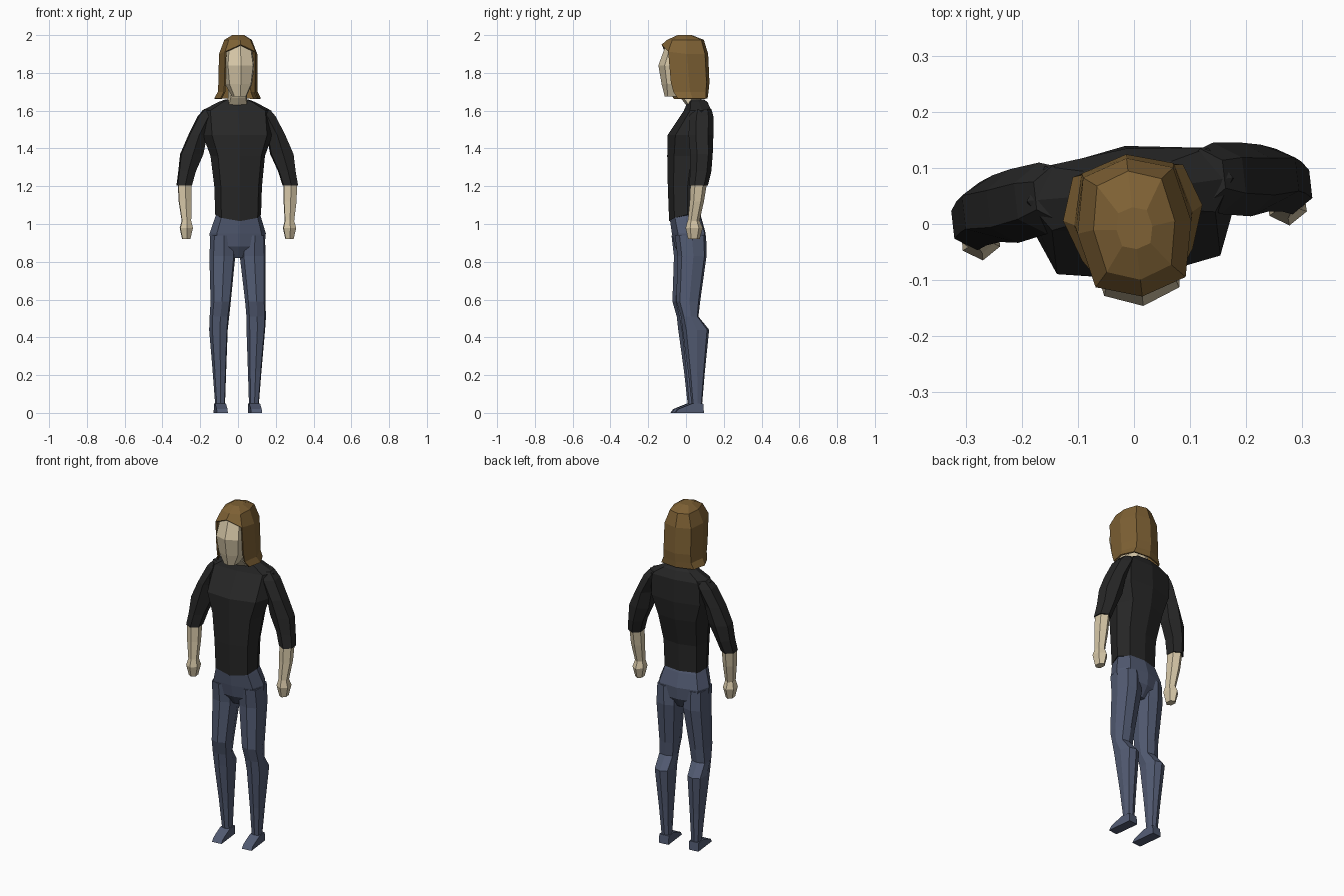
import bpy, bmesh, math
from mathutils import Matrix

if "Cube" in bpy.data.objects:
    bpy.data.objects.remove(bpy.data.objects["Cube"])

TURN = Matrix.Rotation(math.radians(6.5), 4, 'Z')  # whole figure turns slightly


def material(name, rgb):
    m = bpy.data.materials.new(name)
    m.diffuse_color = (*rgb, 1)
    m.use_nodes = True
    m.node_tree.nodes["Principled BSDF"].inputs["Base Color"].default_value = m.diffuse_color
    return m


SKIN = material("skin", (0.66, 0.56, 0.38))
HAIR = material("brown hair", (0.21, 0.12, 0.035))
SHIRT = material("black shirt", (0.020, 0.020, 0.020))
JEANS = material("blue jeans", (0.085, 0.105, 0.17))


def finish(name, bm, mat):
    bmesh.ops.recalc_face_normals(bm, faces=bm.faces)
    bm.transform(TURN)
    me = bpy.data.meshes.new(name)
    bm.to_mesh(me)
    bm.free()
    me.materials.append(mat)
    ob = bpy.data.objects.new(name, me)
    bpy.context.collection.objects.link(ob)
    return ob


def loft(name, rings, mat, side=1, sides=8, k=1.12, front_lift=None, opening=None, caps=(True, True)):
    """Rings are (z, x min, x max, y front, y back); vertex 0 of each ring faces front.
    front_lift maps ring index -> height added toward the front (and back) vertices."""
    bm = bmesh.new()
    grid = []
    for r, (z, x0, x1, y0, y1) in enumerate(rings):
        row = []
        for i in range(sides):
            a = 2 * math.pi * i / sides
            s, c = math.sin(a), -math.cos(a)
            f = k if i % 2 else 1
            lift, both = (front_lift or {}).get(r, (0, False))
            w = c * c if both else max(0, -c) ** 4
            x = (x0 + x1) / 2 + f * s * (x1 - x0) / 2
            y = (y0 + y1) / 2 + f * c * (y1 - y0) / 2
            row.append(bm.verts.new((side * x, y, z + lift * w)))
        grid.append(row)
    for r in range(len(grid) - 1):
        for i in range(sides):
            if opening is not None and r >= opening and i in (0, sides - 1):
                continue
            j = (i + 1) % sides
            bm.faces.new((grid[r][i], grid[r][j], grid[r + 1][j], grid[r + 1][i]))
    if caps[0]:
        bm.faces.new(grid[0])
    if caps[1]:
        bm.faces.new(grid[-1])
    return finish(name, bm, mat)


def sym(z, w, y0, y1):
    return (z, -w, w, y0, y1)


# Shirt body, hem dipping at front
loft("shirt_body", [
    sym(1.66, 0.06, 0.015, 0.095), sym(1.645, 0.10, 0.005, 0.115),
    sym(1.60, 0.185, -0.01, 0.135), sym(1.47, 0.185, -0.098, 0.14),
    sym(1.36, 0.145, -0.10, 0.125), sym(1.20, 0.127, -0.097, 0.085),
    sym(1.05, 0.122, -0.09, 0.078)], SHIRT, front_lift={6: (-0.035, True)})

# Pelvis
loft("jeans_hips", [
    sym(1.06, 0.114, -0.083, 0.07), sym(1.03, 0.124, -0.087, 0.083),
    sym(0.95, 0.150, -0.075, 0.105), sym(0.88, 0.143, -0.06, 0.098),
    sym(0.82, 0.06, -0.02, 0.06)], JEANS)

# Neck and head with a ridge down the face
loft("neck", [sym(1.76, 0.05, -0.05, 0.07), sym(1.67, 0.05, -0.03, 0.08),
              sym(1.63, 0.06, 0.0, 0.09)], SKIN)
loft("head", [
    sym(1.975, 0.05, -0.07, 0.07), sym(1.95, 0.07, -0.107, 0.09),
    sym(1.84, 0.085, -0.147, 0.10), sym(1.74, 0.072, -0.13, 0.08),
    sym(1.675, 0.038, -0.113, 0.0)], SKIN)

# Bobbed hair, open over the face and flaring at the ends
hair = loft("hair", [
    sym(2.0, 0.032, -0.045, 0.03), sym(1.975, 0.073, -0.10, 0.095),
    sym(1.90, 0.102, -0.13, 0.118), sym(1.75, 0.104, -0.115, 0.125),
    sym(1.70, 0.106, -0.10, 0.12), sym(1.665, 0.125, -0.075, 0.115)],
    HAIR, front_lift={2: (0.05, False)}, opening=2, caps=(True, False))
solid = hair.modifiers.new("thickness", 'SOLIDIFY')
solid.thickness = 0.008
solid.offset = -1

for side, label in ((-1, "right"), (1, "left")):
    # Sleeve, forearm, fist
    loft(label + "_sleeve", [
        (1.61, 0.09, 0.175, 0.02, 0.12), (1.57, 0.10, 0.212, 0.0, 0.128),
        (1.47, 0.155, 0.262, -0.01, 0.122), (1.37, 0.172, 0.308, -0.005, 0.115),
        (1.28, 0.215, 0.316, -0.008, 0.105), (1.205, 0.238, 0.327, -0.015, 0.085)],
        SHIRT, side, sides=6, k=1.0)
    loft(label + "_forearm", [
        (1.22, 0.242, 0.320, -0.008, 0.078), (1.12, 0.243, 0.316, -0.012, 0.062),
        (1.01, 0.248, 0.300, -0.022, 0.038)], SKIN, side, sides=6, k=1.05)
    loft(label + "_fist", [
        (1.025, 0.25, 0.298, -0.02, 0.036), (0.98, 0.238, 0.312, -0.034, 0.056),
        (0.92, 0.252, 0.298, -0.02, 0.04)], SKIN, side, sides=6, k=1.05)

    # Trouser leg with knee and calf
    loft(label + "_trouser_leg", [
        (0.94, 0.02, 0.145, -0.068, 0.098), (0.83, 0.012, 0.150, -0.055, 0.10),
        (0.59, 0.038, 0.146, -0.062, 0.065), (0.51, 0.046, 0.150, -0.038, 0.055),
        (0.44, 0.050, 0.149, -0.03, 0.112), (0.22, 0.058, 0.130, 0.0, 0.09),
        (0.04, 0.064, 0.116, 0.02, 0.075)], JEANS, side, k=1.1)

    # Wedge foot: side profile pulled across the width
    bm = bmesh.new()
    profile = [(0.082, 0.0), (0.078, 0.05), (0.02, 0.05), (-0.055, 0.02), (-0.07, 0.0)]
    base = bm.faces.new([bm.verts.new((side * 0.062, y, z)) for y, z in profile])
    out = bmesh.ops.extrude_face_region(bm, geom=[base])["geom"]
    bmesh.ops.translate(bm, vec=(side * 0.058, 0, 0),
                        verts=[v for v in out if isinstance(v, bmesh.types.BMVert)])
    if base.is_valid and len(bm.faces) == 6:
        bm.faces.new(list(base.verts))
    finish(label + "_foot", bm, JEANS)
